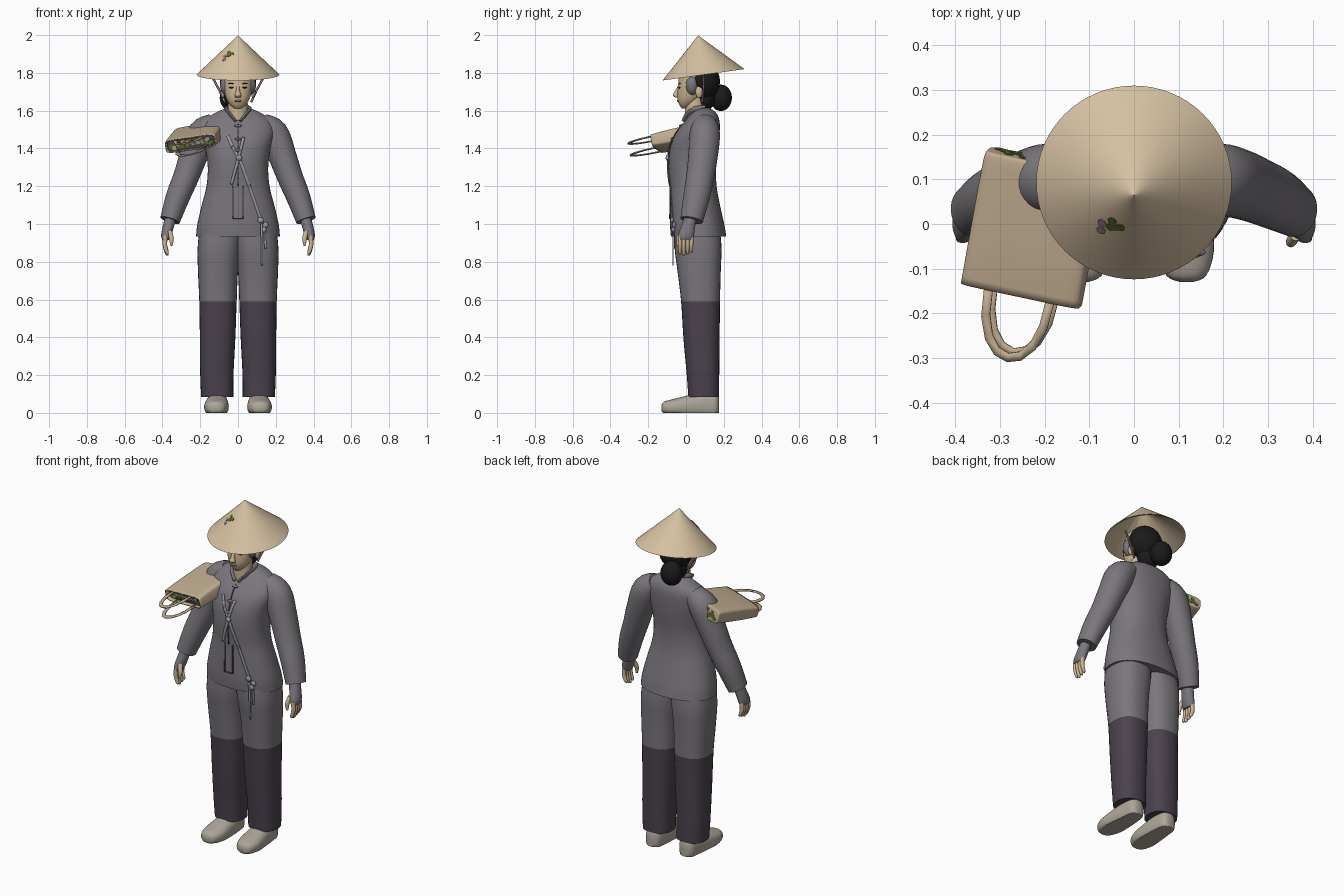
import bpy, bmesh, math, random
from mathutils import Vector, Matrix, Euler

if "Cube" in bpy.data.objects:
    bpy.data.objects.remove(bpy.data.objects["Cube"], do_unlink=True)
random.seed(4)


def material(name, r, g, b):
    m = bpy.data.materials.new(name)
    m.use_nodes = True
    col = [(c / 255) ** 2.2 for c in (r, g, b)] + [1]
    m.diffuse_color = col
    m.node_tree.nodes["Principled BSDF"].inputs["Base Color"].default_value = col
    return m


STRAW = material("straw", 212, 191, 160)
TAN = material("bag tan", 192, 171, 143)
GREY = material("jacket grey", 122, 118, 124)
DARK = material("dark trouser", 76, 68, 79)
HAIR = material("hair black", 32, 32, 33)
SHOE = material("shoe stone", 172, 164, 152)
SKIN = material("skin", 204, 180, 145)
PINK = material("strap pink", 160, 122, 135)
GREEN = material("leaf green", 92, 108, 48)
PALE = material("ribbon pale grey", 152, 151, 163)


def finish(name, bm, mats, rule=None, matrix=None, angle=45):
    bmesh.ops.recalc_face_normals(bm, faces=bm.faces)
    me = bpy.data.meshes.new(name)
    for m in mats:
        me.materials.append(m)
    for f in bm.faces:
        f.smooth = True
        if rule:
            f.material_index = rule(f.calc_center_median())
    if matrix:
        bm.transform(matrix)
    bm.to_mesh(me)
    bm.free()
    me.set_sharp_from_angle(angle=math.radians(angle))
    ob = bpy.data.objects.new(name, me)
    bpy.context.collection.objects.link(ob)
    return ob


def spline(rings, sub):
    # Catmull-Rom through the given cross-sections
    r = [Vector(p) for p in rings]
    out = []
    for i in range(len(r) - 1):
        a, b, c, d = r[max(i - 1, 0)], r[i], r[i + 1], r[min(i + 2, len(r) - 1)]
        for k in range(sub):
            t = k / sub
            out.append(b + (c - a) * (t / 2) + (a * 2 - b * 5 + c * 4 - d) * (t * t / 2)
                       + (b * 3 - a - c * 3 + d) * (t ** 3 / 2))
    return out + [r[-1]]


def loft(name, rings, mats, axis="z", n=2.0, seg=32, sub=4, side=1, floor=None,
         rule=None, matrix=None, open_start=False):
    # rings: x, y, z, half width, half depth
    bm = bmesh.new()
    rs = spline(rings, sub)
    loops = []
    for i, r in enumerate(rs):
        c = Vector(r[:3])
        u, v = Vector((1, 0, 0)), Vector((0, 1, 0))
        if axis == "y":
            v = Vector((0, 0, 1))
        elif axis == "path":
            t = (Vector(rs[min(i + 1, len(rs) - 1)][:3]) - Vector(rs[max(i - 1, 0)][:3])).normalized()
            v = (v - t * v.dot(t)).normalized()
            u = v.cross(t)
        loop = []
        for k in range(seg):
            a = math.tau * k / seg
            ca, sa = math.cos(a), math.sin(a)
            p = c + u * (r[3] * math.copysign(abs(ca) ** (2 / n), ca)) \
                + v * (r[4] * math.copysign(abs(sa) ** (2 / n), sa))
            if floor is not None:
                p.z = max(p.z, floor)
            p.x *= side
            loop.append(bm.verts.new(p))
        loops.append(loop)
    for a, b in zip(loops, loops[1:]):
        for k in range(seg):
            j = (k + 1) % seg
            bm.faces.new((a[k], a[j], b[j], b[k]))
    if not open_start:
        bm.faces.new(loops[0])
    bm.faces.new(loops[-1])
    return finish(name, bm, mats, rule, matrix)


def ball(name, pos, size, mat, rot=(0, 0, 0)):
    bm = bmesh.new()
    bmesh.ops.create_uvsphere(bm, u_segments=24, v_segments=14, radius=1)
    m = Matrix.LocRotScale(Vector(pos), Euler(rot), Vector(size))
    return finish(name, bm, [mat], matrix=m)


def span(z, x, half, y0, y1):
    return (x, (y0 + y1) / 2, z, half, (y1 - y0) / 2)


# Jacket body
BODY = [span(.935, 0, .222, -.08, .213), span(1.0, 0, .215, -.085, .202), span(1.1, 0, .192, -.085, .18),
        span(1.2, 0, .167, -.085, .162), span(1.3, 0, .16, -.092, .16), span(1.4, 0, .172, -.085, .172),
        span(1.48, 0, .192, -.055, .178), span(1.54, 0, .18, -.01, .178), span(1.58, 0, .135, .025, .165),
        span(1.605, 0, .085, .045, .14), span(1.615, 0, .05, .06, .12)]
loft("jacket", BODY, [GREY], n=2.25, seg=48)
fine = spline(BODY, 12)


def front_y(x, z):
    r = min(fine, key=lambda q: abs(q[2] - z))
    return r[1] - r[4] * max(0, 1 - abs(x / r[3]) ** 2.25) ** (1 / 2.25)


def strip(name, pts, width, mat, lift=.006):
    # flat band lying on the front of the jacket
    bm = bmesh.new()
    rows = []
    for (x0, z0), (x1, z1) in zip(pts, pts[1:]):
        d = Vector((x1 - x0, z1 - z0)).normalized() * width / 2
        for k in range(13):
            x, z = x0 + (x1 - x0) * k / 12, z0 + (z1 - z0) * k / 12
            y = front_y(x, z) - lift
            rows.append([bm.verts.new((x + s * d.y, y, z - s * d.x)) for s in (-1, 1)])
    for a, b in zip(rows, rows[1:]):
        bm.faces.new((a[0], a[1], b[1], b[0]))
    ob = finish(name, bm, [mat])
    ob.modifiers.new("thickness", "SOLIDIFY").thickness = .005


strip("jacket_opening", [(0, 1.53), (0, 1.2)], .005, DARK, .004)
strip("placket_edge", [(-.026, 1.2), (-.026, 1.03), (.026, 1.03), (.026, 1.2)], .005, DARK, .004)
strip("long_ribbon", [(-.055, 1.47), (-.03, 1.41), (.01, 1.34), (.06, 1.2), (.13, 1.0)], .016, PALE)
strip("short_ribbon", [(.03, 1.46), (0, 1.34), (-.035, 1.21)], .016, PALE, .009)
for i, x in enumerate((.125, .142)):
    strip("ribbon_tail", [(x, 1.0), (x + .003, .78 + .09 * i)], .011, PALE, .012)
for x, z in ((.12, 1.02), (.145, .995), (.135, .97), (.005, 1.35)):
    ball("ribbon_knot", (x, front_y(x, z) - .008, z), (.016, .009, .015), PALE)
for z in (1.52, 1.45, 1.39):
    ball("knot_button", (0, front_y(0, z) - .004, z), (.02, .008, .007), GREY)

# Neck, head and face
loft("neck", [(0, .055, 1.5, .06, .055), (0, .05, 1.56, .055, .055), (0, .045, 1.68, .05, .05)], [SKIN])
loft("head", [(0, -.002, 1.612, .018, .02), (0, .002, 1.63, .04, .037), (0, .015, 1.66, .06, .06),
              (0, .025, 1.7, .072, .07), (0, .035, 1.75, .078, .075), (0, .045, 1.82, .07, .075),
              (0, .05, 1.86, .02, .02)], [SKIN])
loft("nose", [(0, -.045, 1.67, .016, .012), (0, -.053, 1.682, .017, .017),
              (0, -.046, 1.705, .01, .012), (0, -.035, 1.735, .008, .006)], [SKIN], seg=14)
ball("lips", (0, -.041, 1.652), (.02, .008, .006), PINK)
ball("hair", (0, .095, 1.755), (.096, .085, .1), HAIR)
ball("hair_nape", (-.01, .105, 1.67), (.065, .05, .07), HAIR)
ball("hair_bun", (-.035, .185, 1.668), (.062, .058, .07), HAIR)
for s in (-1, 1):
    ball("eye", (s * .034, -.035, 1.722), (.015, .006, .004), HAIR)
    ball("eyebrow", (s * .036, -.034, 1.743), (.018, .006, .003), HAIR)
    ball("temple_hair", (s * .052, .032, 1.735), (.043, .036, .055), GREY)
    ball("ear", (s * .08, .07, 1.7), (.012, .02, .032), SKIN)
    loft("hat_strap", [(.14, .095, 1.785, .006, .006), (.1, .092, 1.71, .006, .006),
                       (.07, .085, 1.645, .006, .006)], [PINK], axis="path", seg=8, side=s)

    # Collar flap
    loft("collar", [(.012, -.012, 1.545, .007, .012), (.045, .01, 1.585, .008, .014),
                    (.064, .05, 1.61, .008, .014), (.05, .1, 1.622, .008, .012)],
         [GREY], axis="path", seg=12, side=s)

    # Sleeve and hand
    loft("sleeve", [(.12, .1, 1.535, .055, .06), (.185, .1, 1.48, .08, .08), (.235, .09, 1.36, .074, .078),
                    (.275, .075, 1.25, .068, .074), (.32, .055, 1.14, .063, .07), (.36, .03, 1.02, .053, .06)],
         [GREY], axis="path", side=s)
    loft("glove", [(.355, .025, 1.04, .03, .034), (.368, .012, .99, .03, .037), (.38, 0, .94, .027, .042),
                   (.383, -.002, .915, .018, .036)], [GREY], side=s)
    for i in range(4):
        y, low = -.032 + .02 * i, .832 + .007 * abs(i - 1)
        loft("finger", [(.384, y, .94, .012, .011), (.387, y, .89, .012, .0105),
                        (.377, y, low + .012, .01, .009), (.373, y, low, .004, .004)],
             [SKIN], seg=12, side=s)
    loft("thumb", [(.362, -.025, .96, .013, .013), (.352, -.04, .92, .012, .012),
                   (.354, -.043, .885, .006, .006)], [SKIN], axis="path", seg=12, side=s)

    # Trouser leg with dark lower half, and shoe
    loft("trouser_leg", [span(.085, .11, .085, .012, .175), span(.2, .112, .088, .004, .176),
                         span(.4, .108, .094, -.014, .178), span(.59, .106, .099, -.026, .18),
                         span(.75, .106, .106, -.045, .184), span(.87, .1, .114, -.06, .188),
                         span(.97, .09, .114, -.06, .18)],
         [GREY, DARK], n=2.4, side=s, rule=lambda c: int(c.z < .59))
    loft("shoe", [(.118, -.13, .025, .015, .015), (.117, -.115, .028, .045, .032), (.115, -.06, .03, .064, .045),
                  (.112, .02, .035, .062, .06), (.11, .1, .04, .054, .07), (.11, .155, .04, .045, .065),
                  (.11, .174, .04, .025, .04)], [SHOE], axis="y", n=2.4, side=s, floor=0)

# Conical hat, tilted forward
HAT = Matrix.Translation((0, .093, 1.79)) @ Matrix.Rotation(math.radians(7.9), 4, "X")
R, H = .219, .21
bm = bmesh.new()
profile = [(R * (1 - t / 10), H * t / 10) for t in range(10)] + [(.001, H)]
profile = [(.001, H - .012)] + [(R - .008, 0)] + profile
vs = [bm.verts.new((r, 0, z)) for r, z in profile]
es = [bm.edges.new(p) for p in zip(vs, vs[1:])]
bmesh.ops.spin(bm, geom=vs + es, cent=(0, 0, 0), axis=(0, 0, 1), angle=math.tau, steps=64)
bmesh.ops.remove_doubles(bm, verts=bm.verts, dist=.0002)
finish("conical_hat", bm, [STRAW], matrix=HAT)


def plate(name, pos, normal, radius, mat, base):
    bm = bmesh.new()
    bmesh.ops.create_cone(bm, cap_ends=True, segments=7, radius1=radius, radius2=radius, depth=.003)
    rot = Vector(normal).to_track_quat("Z", "Y").to_matrix().to_4x4()
    finish(name, bm, [mat], matrix=base @ Matrix.Translation(pos) @ rot)


# Painted leaves and blossom on the hat
for i, (ang, rad) in enumerate(((-125, .085), (-118, .095), (-110, .09), (-122, .1), (-133, .105), (-128, .12))):
    a = math.radians(ang)
    plate("hat_leaf" if i < 4 else "hat_blossom", (rad * math.cos(a), rad * math.sin(a), H * (1 - rad / R) + .001),
          (H * math.cos(a), H * math.sin(a), R), .011, GREEN if i < 4 else PINK, HAT)

# Open bag with handles, lying beside the shoulder
BAG = Matrix.Translation((-.225, -.008, 1.457)) @ Euler(
    (math.radians(12), math.radians(-8), math.radians(-12)), "XYZ").to_matrix().to_4x4()
bag = loft("bag", [(0, -.155, 0, .137, .036), (0, -.05, 0, .137, .042), (0, .1, 0, .137, .042),
                   (0, .148, 0, .135, .04), (0, .155, 0, .128, .034)],
           [TAN], axis="y", n=6, seg=48, matrix=BAG, open_start=True)
bag.modifiers.new("thickness", "SOLIDIFY").thickness = .006
loft("bag_filling", [(0, -.135, 0, .128, .03), (0, -.1, 0, .128, .03)], [GREEN, GREY, DARK], axis="y", n=6,
     sub=1, matrix=BAG, rule=lambda c: 2)
for i in range(26):
    x = -.11 + .22 * i / 25
    plate("bag_leaf", (x, -.137 - .0002 * i, random.uniform(-.016, .016)), (0, -1, 0), .013,
          (GREEN, GREEN, PALE if x > 0 else TAN)[i % 3], BAG)
    plate("bag_base_leaf", (x, .156, random.uniform(-.02, .02)), (0, 1, 0), .011, GREEN, BAG)

# Faceted handles
for z in (-.036, .034):
    bm = bmesh.new()
    rows = []
    for k in range(9):
        a = math.pi * k / 8
        rows.append([bm.verts.new((r * math.cos(a), -.14 - (r + .085) * math.sin(a) ** .8, z)) for r in (.062, .082)])
    for a, b in zip(rows, rows[1:]):
        bm.faces.new((a[0], a[1], b[1], b[0]))
    handle = finish("bag_handle", bm, [TAN], matrix=BAG, angle=10)
    handle.modifiers.new("thickness", "SOLIDIFY").thickness = .006
